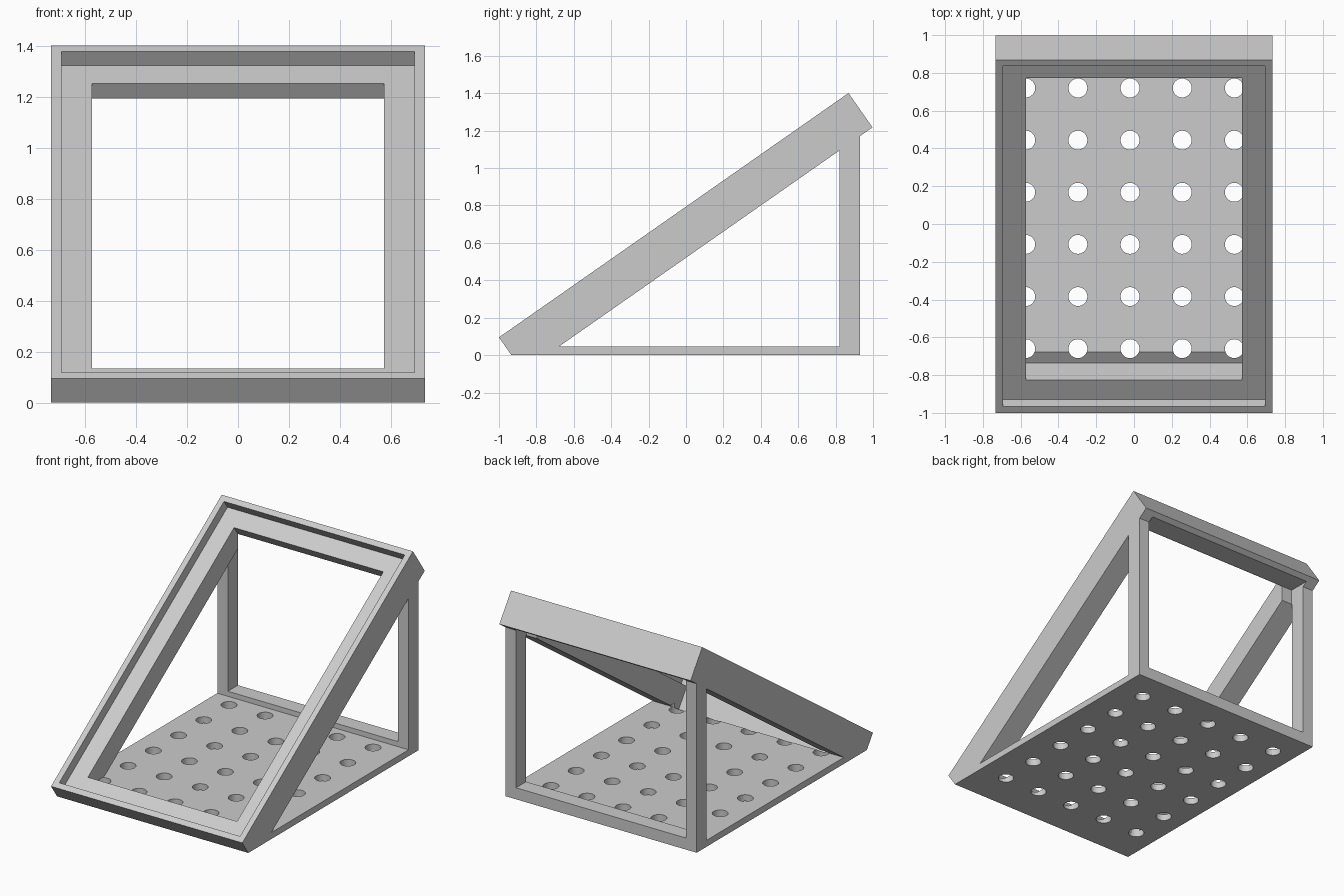
import bpy, bmesh, math
from mathutils import Matrix, Vector

cube = bpy.data.objects.get("Cube")
if cube:
    bpy.data.objects.remove(cube, do_unlink=True)

HALF_W = 0.733          # half width of the stand
TILT = math.radians(34.95)
LENGTH, THICK = 2.28, 0.224
BASE_TOP = 0.045
POST_FRONT, POST_BACK = 0.82, 0.93

grey = bpy.data.materials.new("plain_grey")
grey.use_nodes = True
grey.diffuse_color = (0.6, 0.6, 0.6, 1)
grey.node_tree.nodes["Principled BSDF"].inputs["Base Color"].default_value = (0.6, 0.6, 0.6, 1)


def slope(s, d):
    """Side-view point: s up along the frame face, d below that face."""
    c, n = math.cos(TILT), math.sin(TILT)
    return (-1 + c * s + n * d, 0.095 + n * s - c * d)


def under_z(y):
    """Height of the frame's underside at depth y."""
    y0, z0 = slope(0, THICK)
    return z0 + (y - y0) * math.tan(TILT)


def under_y(z):
    y0, z0 = slope(0, THICK)
    return y0 + (z - z0) / math.tan(TILT)


def make_object(name, bm):
    bmesh.ops.recalc_face_normals(bm, faces=bm.faces)
    mesh = bpy.data.meshes.new(name)
    bm.to_mesh(mesh)
    bm.free()
    mesh.materials.append(grey)
    obj = bpy.data.objects.new(name, mesh)
    bpy.context.collection.objects.link(obj)
    return obj


def prism(name, profile, half):
    """Extrude a side-view (y, z) profile across x."""
    bm = bmesh.new()
    face = bm.faces.new([bm.verts.new((-half, y, z)) for y, z in profile])
    out = bmesh.ops.extrude_face_region(bm, geom=[face])
    verts = [v for v in out["geom"] if isinstance(v, bmesh.types.BMVert)]
    bmesh.ops.translate(bm, verts=verts, vec=Vector((2 * half, 0, 0)))
    return make_object(name, bm)


def cut(target, cutter):
    cutter.hide_render = True
    mod = target.modifiers.new("cut", 'BOOLEAN')
    mod.operation = 'DIFFERENCE'
    mod.solver = 'EXACT'
    mod.object = cutter
    bpy.context.view_layer.objects.active = target
    bpy.ops.object.modifier_apply(modifier=mod.name)
    bpy.data.objects.remove(cutter, do_unlink=True)


def slope_box(name, s0, s1, depth, half):
    return prism(name, [slope(s0, -0.1), slope(s0, depth),
                        slope(s1, depth), slope(s1, -0.1)], half)


# Wedge-shaped body: base, back posts and tilted frame in one solid
front_foot = slope(0, 0.095 / math.cos(TILT))
stand = prism("tilted_frame_stand", [
    slope(0, 0), front_foot, (POST_BACK, 0), (POST_BACK, under_z(POST_BACK)),
    slope(LENGTH, THICK), slope(LENGTH, 0)], HALF_W)

# Triangular opening from side to side
cut(stand, prism("side_opening", [
    (under_y(BASE_TOP), BASE_TOP), (POST_FRONT, BASE_TOP),
    (POST_FRONT, under_z(POST_FRONT))], 1))

# Shallow rebate and through opening in the tilted frame
cut(stand, slope_box("frame_rebate", 0.04, LENGTH - 0.04, 0.067, 0.693))
cut(stand, slope_box("frame_opening", 0.165, LENGTH - 0.163, THICK + 0.001, 0.572))

# Back window between the posts, above a low sill
cut(stand, prism("back_window", [(0.815, 0.08), (1.2, 0.08),
                                 (1.2, 1.195), (0.815, 1.195)], 0.652))

# Grid of round holes through the base
bm = bmesh.new()
for col in range(5):
    for row in range(6):
        spot = Vector((-0.573 + 0.276 * col, -0.66 + 0.276 * row, 0))
        bmesh.ops.create_cone(bm, cap_ends=True, segments=32, radius1=0.05,
                              radius2=0.05, depth=0.14,
                              matrix=Matrix.Translation(spot))
cut(stand, make_object("base_holes", bm))

# Smooth hole walls, crisp edges elsewhere
bpy.context.view_layer.objects.active = stand
stand.select_set(True)
bpy.ops.object.shade_smooth_by_angle(angle=math.radians(25))
